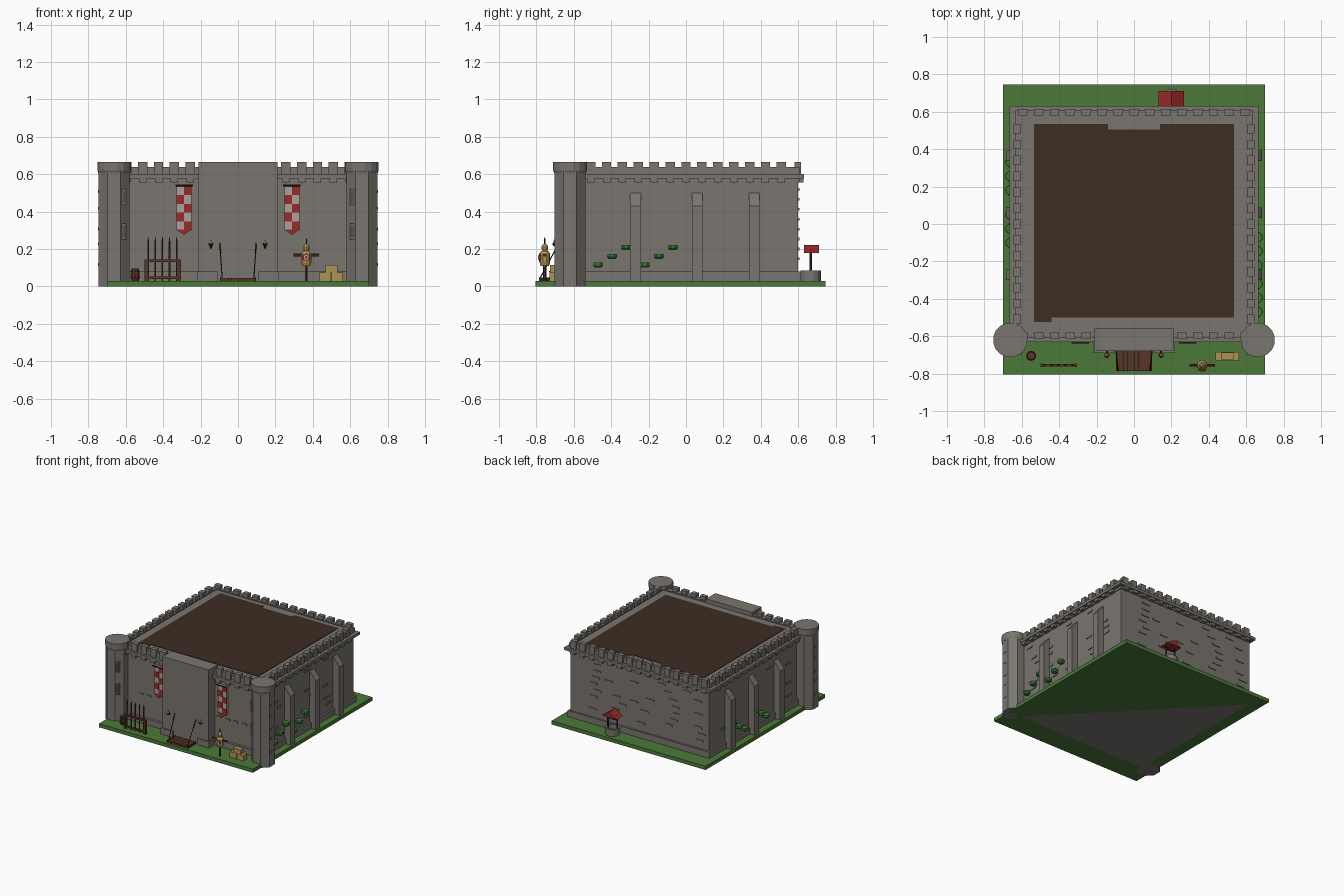
import bpy, bmesh, math, random
from mathutils import Vector

random.seed(4)
cube = bpy.data.objects.get("Cube")
if cube:
    bpy.data.objects.remove(cube)


def material(name, *rgb):
    m = bpy.data.materials.new(name)
    m.use_nodes = True
    m.diffuse_color = (*rgb, 1)
    m.node_tree.nodes["Principled BSDF"].inputs["Base Color"].default_value = (*rgb, 1)
    return m


STONE = material("grey stone", .195, .18, .16)
GRASS = material("grass", .07, .19, .04)
LEAF = material("bush green", .04, .21, .03)
ROOF = material("dark roof boards", .045, .026, .016)
WOOD = material("red brown wood", .1, .032, .02)
DARK = material("dark wood", .035, .018, .012)
RED = material("red cloth", .33, .022, .022)
PALE = material("pale cloth", .4, .36, .32)
STRAW = material("straw", .42, .29, .09)
FLAME = material("torch flame", .7, .45, .06)


def finish(name, bm, mat):
    bmesh.ops.recalc_face_normals(bm, faces=bm.faces)
    me = bpy.data.meshes.new(name)
    bm.to_mesh(me)
    bm.free()
    for m in mat if isinstance(mat, list) else [mat]:
        me.materials.append(m)
    ob = bpy.data.objects.new(name, me)
    bpy.context.collection.objects.link(ob)
    return ob


def add_box(bm, x0, x1, y0, y1, z0, z1):
    vs = bmesh.ops.create_cube(bm, size=1)["verts"]
    for v in vs:
        v.co = Vector((x1 if v.co.x > 0 else x0, y1 if v.co.y > 0 else y0, z1 if v.co.z > 0 else z0))


def boxes(name, mat, *dims):
    bm = bmesh.new()
    for d in dims:
        add_box(bm, *d)
    return finish(name, bm, mat)


def prism(name, mat, points, offset):
    bm = bmesh.new()
    face = bm.faces.new([bm.verts.new(p) for p in points])
    out = bmesh.ops.extrude_face_region(bm, geom=[face])
    bmesh.ops.translate(bm, vec=offset, verts=[g for g in out["geom"] if isinstance(g, bmesh.types.BMVert)])
    return finish(name, bm, mat)


def lathe(name, mat, x, y, profile, sides=8):
    bm = bmesh.new()
    rings = [[bm.verts.new((x + r * math.cos(2 * math.pi * (i + .5) / sides),
                            y + r * math.sin(2 * math.pi * (i + .5) / sides), z))
              for i in range(sides)] for r, z in profile]
    for a, b in zip(rings, rings[1:]):
        for i in range(sides):
            j = (i + 1) % sides
            bm.faces.new((a[i], a[j], b[j], b[i]))
    bm.faces.new(rings[0])
    bm.faces.new(rings[-1])
    return finish(name, bm, mat)


def rod(name, mat, a, b, r=.004):
    a, b = Vector(a), Vector(b)
    ob = lathe(name, mat, 0, 0, [(r, 0), (r, (b - a).length)], 6)
    ob.location = a
    ob.rotation_euler = (b - a).to_track_quat('Z', 'Y').to_euler()
    return ob


# Ground and the stone floor seen underneath
boxes("ground", GRASS, (-.7, .7, -.805, .745, 0, .03))
prism("under_floor", STONE, [(-.6, .62, -.001), (-.6, -.62, -.001), (.6, -.62, -.001)], (0, 0, .003))

# Keep body, parapet and roof
WX, WY, TOP = .63, .6, .665
boxes("keep_walls", STONE, (-WX, WX, -WY, WY, .03, .63))
boxes("parapet", STONE,
      (-.637, -.6, -.607, .607, .56, .638), (.6, .637, -.607, .607, .56, .638),
      (-.6, .6, .575, .607, .56, .638), (-.6, .6, -.607, -.565, .56, .638))
boxes("roof_boards", ROOF, (-.535, .535, -.5, .505, .625, .634),
      (-.535, -.14, .505, .535, .625, .634), (.14, .535, .505, .535, .625, .634),
      (-.535, -.44, -.525, -.5, .625, .634))

# Merlons, string course and corbels around the four sides
merlons, course, corbels = [], [], []
for s in (-1, 1):
    def side_x(a, b, y0, y1, z0, z1):
        return (*sorted((s * a, s * b)), y0, y1, z0, z1)

    def side_y(x0, x1, a, b, z0, z1):
        return (x0, x1, *sorted((s * a, s * b)), z0, z1)
    course += [side_x(.62, .665, -.6, .632, .578, .6), side_y(-.665, .665, .59, .632, .578, .6)]
    for i in range(15):
        t = -.595 + i * .085
        merlons += [side_y(t - .025, t + .025, .58, .616, .6, TOP)]
        corbels += [side_y(t - .02, t + .02, .59, .628, .556, .58)]
        if t < .59:
            merlons += [side_x(.605, .645, t - .025, t + .025, .6, TOP)]
            corbels += [side_x(.62, .66, t - .02, t + .02, .556, .58)]
boxes("merlons", STONE, *merlons)
boxes("string_course", STONE, *course)
boxes("corbels", STONE, *corbels)

# Gatehouse and plinths
boxes("gatehouse", STONE, (-.21, .21, -.68, -.56, .03, TOP))
boxes("plinth", STONE, (-.645, .645, -.55, .615, .03, .08),
      (-.6, -.21, -.62, -.5, .03, .08), (.21, .6, -.62, -.5, .03, .08),
      (-.22, -.11, -.69, -.6, .03, .08), (.11, .22, -.69, -.6, .03, .08))

for s in (-1, 1):
    # Corner towers with arrow slits
    tx, ty = s * .662, -.62
    lathe("corner_tower", STONE, tx, ty, [(.09, 0), (.09, .63)])
    lathe("tower_cap", STONE, tx, ty, [(.086, .605), (.092, .62), (.092, TOP)], 16)
    for z in (.25, .435):
        boxes("arrow_slit", STONE, (s * .61 - .011, s * .61 + .011, -.697, -.66, z, z + .085))
        boxes("arrow_slit_gap", DARK, (s * .61 - .003, s * .61 + .003, -.699, -.66, z + .01, z + .075))
    for z in (.11, .22, .3, .41, .5):
        boxes("tower_brick", STONE, (tx + s * .05, tx + s * .086, ty - .02, ty + .015, z, z + .015)
              if s > 0 else (tx - .086, tx - .05, ty - .02, ty + .015, z, z + .015))
    # Sloped buttresses
    for y in (-.27, .06, .365):
        prism("buttress", STONE, [(s * .6, y - .029, .03), (s * .685, y - .029, .03),
                                  (s * .685, y - .029, .43), (s * .63, y - .029, .5),
                                  (s * .6, y - .029, .5)], (0, .058, 0))
    # Wall bushes climbing in two diagonals
    for start in ((-.47, -.22) if s > 0 else (-.1, .18)):
        for k in range(3):
            z = .1 + k * .047
            lathe("bush", LEAF, s * .66, start + k * .075, [(.02, z), (.029, z + .01), (.027, z + .027)], 8)
    # Checked banner with a pointed tail
    bx = s * .288
    boxes("banner_cloth", PALE, (bx - .04, bx + .04, -.615, -.6, .3, .535))
    checks = []
    for row in range(5):
        x0 = bx - (.04 if row % 2 else 0)
        checks.append((x0, x0 + .04, -.618, -.61, .488 - row * .047, .535 - row * .047))
    boxes("banner_checks", RED, *checks)
    prism("banner_tail", RED, [(bx - .04, -.618, .305), (bx + .04, -.618, .305), (bx, -.618, .275)], (0, .015, 0))
    rod("banner_rod", DARK, (bx - .047, -.635, .54), (bx + .047, -.635, .54), .006)
    # Torches
    rod("torch_handle", DARK, (s * .145, -.675, .205), (s * .145, -.7, .225), .006)
    lathe("torch_cup", DARK, s * .145, -.702, [(.008, .215), (.015, .228)], 8)
    lathe("torch_flame", FLAME, s * .145, -.702, [(.011, .228), (.003, .25)], 6)
    # Drawbridge chains
    rod("drawbridge_chain", DARK, (s * .097, -.68, .23), (s * .085, -.78, .045), .003)

# Raised bricks scattered on the walls
bricks = []
for row in range(8):
    z = .14 + row * .053
    for i in range(5):
        t = -.5 + i * .24 + random.uniform(-.08, .08)
        if random.random() < .75:
            bricks.append((t - .035, t + .035, .59, .606, z, z + .014))
        u = -.42 + i * .22 + random.uniform(-.05, .05)
        for s in (-1, 1):
            if random.random() < .4:
                bricks.append((s * .63 - .006, s * .63 + .006, u - .03, u + .03, z, z + .014))
for x in (-.46, -.39, .25, .33, .4, .48):
    bricks.append((x - .02, x + .02, -.608, -.59, .255, .268))
boxes("raised_bricks", STONE, *bricks)

# Drawbridge planks
boxes("drawbridge", WOOD, *[(-.09 + k * .03, -.062 + k * .03, -.785, -.68, .03, .044) for k in range(6)])
boxes("drawbridge_rails", DARK, (-.096, -.088, -.785, -.68, .03, .048), (.088, .096, -.785, -.68, .03, .048))

# Spear rack
boxes("spear_rack", WOOD, (-.5, -.305, -.762, -.748, .13, .145), (-.5, -.305, -.762, -.748, .04, .052),
      (-.5, -.488, -.765, -.745, .03, .145), (-.317, -.305, -.765, -.745, .03, .145))
for k in range(5):
    x = -.48 + k * .038
    rod("spear_shaft", WOOD, (x, -.755, .03), (x, -.755, .235), .005)
    lathe("spear_tip", DARK, x, -.755, [(.007, .235), (.001, .265)], 4)

# Barrel
lathe("barrel", WOOD, -.55, -.705, [(.021, .03), (.026, .062), (.021, .095)], 10)
for z in (.043, .077):
    lathe("barrel_hoop", DARK, -.55, -.705, [(.027, z), (.027, z + .006)], 10)

# Training dummy
DX, DY = .365, -.755
rod("dummy_post", WOOD, (DX, DY, .03), (DX, DY, .2), .008)
rod("dummy_arms", WOOD, (.298, DY, .167), (.432, DY, .167), .008)
lathe("dummy_body", STRAW, DX, DY, [(.022, .11), (.029, .13), (.028, .175), (.018, .19)], 10)
lathe("dummy_head", STRAW, DX, DY, [(.012, .188), (.018, .2), (.017, .215), (.009, .226)], 10)
rod("dummy_spike", DARK, (DX, DY, .22), (DX, DY, .255), .003)
for r, mat, y in ((.022, RED, -.785), (.015, PALE, -.788), (.008, RED, -.791)):
    rod("dummy_target", mat, (DX, -.76, .155), (DX, y, .155), r)

# Straw bales
boxes("straw_bales", STRAW, (.435, .497, -.73, -.685, .03, .075), (.5, .562, -.73, -.685, .03, .075),
      (.468, .532, -.728, -.687, .075, .113))

# Well with a gabled roof
lathe("well_wall", STONE, .2, .667, [(.056, .03), (.056, .085), (.042, .085), (.042, .05)], 12)
for x in (.158, .242):
    rod("well_post", DARK, (x, .667, .05), (x, .667, .195), .006)
rod("well_winch", DARK, (.158, .667, .15), (.242, .667, .15), .005)
prism("well_roof", RED, [(.132, .632, .178), (.268, .632, .178), (.2, .632, .222)], (0, .08, 0))
